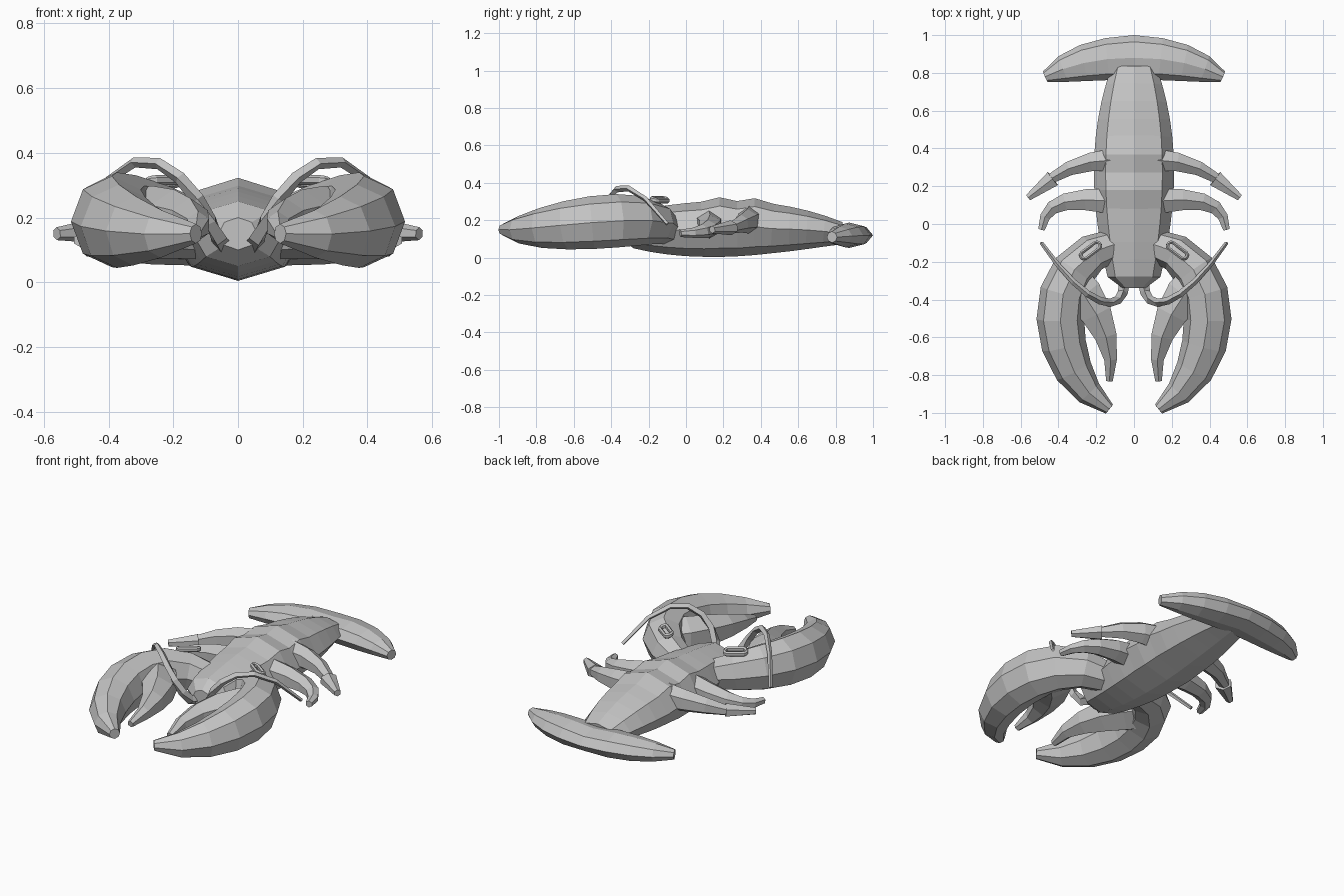
import bpy, bmesh, math
from mathutils import Vector

cube = bpy.data.objects.get("Cube")
if cube:
    bpy.data.objects.remove(cube)

shell = bpy.data.materials.new("shell grey")
shell.use_nodes = True
grey = (0.55, 0.55, 0.55, 1)
shell.diffuse_color = grey
shell.node_tree.nodes["Principled BSDF"].inputs["Base Color"].default_value = grey


def polygon(sides):
    """Unit cross-section with a ridge at the top."""
    angles = [math.tau * index / sides for index in range(sides)]
    return [(math.sin(angle), math.cos(angle)) for angle in angles]


def blend(controls, steps):
    """Stations along a smooth curve; position and thickness share the same controls."""
    stations = []
    for step in range(steps + 1):
        level = controls
        while len(level) > 1:
            level = [[a + (b - a) * step / steps for a, b in zip(start, end)]
                     for start, end in zip(level, level[1:])]
        stations.append(level[0])
    return stations


def loft(name, stations, section, mirror=False, closed=False):
    """Skin a section along stations of (x, y, z, half width, half height)."""
    bm = bmesh.new()
    centres = [Vector(station[:3]) for station in stations]
    last = len(stations) - 1
    rings = []
    for index, (centre, station) in enumerate(zip(centres, stations)):
        half_width, half_height = station[3:]
        before = centres[index - 1] if closed else centres[max(index - 1, 0)]
        after = centres[(index + 1) % len(centres)] if closed else centres[min(index + 1, last)]
        tangent = (after - before).normalized()
        side = tangent.cross(Vector((0, 0, 1))).normalized()
        up = side.cross(tangent)
        rings.append([bm.verts.new(centre + side * across * half_width + up * rise * half_height)
                      for across, rise in section])
    pairs = list(zip(rings, rings[1:]))
    if closed:
        pairs.append((rings[-1], rings[0]))
    for near, far in pairs:
        for index in range(len(section)):
            bm.faces.new((near[index - 1], near[index], far[index], far[index - 1]))
    if not closed:
        bm.faces.new(rings[0])
        bm.faces.new(rings[-1])
    bmesh.ops.recalc_face_normals(bm, faces=bm.faces)
    mesh = bpy.data.meshes.new(name)
    bm.to_mesh(mesh)
    bm.free()
    mesh.materials.append(shell)
    obj = bpy.data.objects.new(name, mesh)
    bpy.context.collection.objects.link(obj)
    if mirror:
        obj.modifiers.new("mirror", "MIRROR").use_axis[0] = True


# Body: ridged back and keeled belly, with two raised rings where the legs join and a blunt snout
body = blend([(0, -0.28, 0.15, 0.14, 0.1), (0, 0.09, 0.14, 0.23, 0.18),
              (0, 0.46, 0.18, 0.25, 0.16), (0, 0.83, 0.13, 0.12, 0.06)], 12)
for station in (body[5], body[7]):
    for axis in (2, 4):
        station[axis] += 0.01
snout = [(0, -0.34, 0.15, 0.06, 0.05)]
loft("body", snout + body, polygon(8))

# Tail fan: one swept bar tapering to both tips
fan = blend([(0, 0.88, 0.12, 0.12, 0.06), (0.2, 0.88, 0.12, 0.11, 0.08),
             (0.35, 0.84, 0.12, 0.1, 0.06), (0.47, 0.78, 0.11, 0.03, 0.03)], 4)
loft("tail_fan", [(-x, *rest) for x, *rest in fan[:0:-1]] + fan, polygon(8))

# Claws: arm and outer finger in one sweep, with an inner finger branching off
loft("claws", blend([(0.08, -0.1, 0.15, 0.08, 0.08), (0.52, -0.18, 0.27, 0.14, 0.18),
                     (0.45, -0.8, 0.13, 0.16, 0.16), (0.13, -0.98, 0.15, 0.03, 0.03)], 8),
     polygon(8), mirror=True)
loft("inner_fingers", blend([(0.34, -0.3, 0.19, 0.12, 0.1), (0.21, -0.4, 0.19, 0.13, 0.13),
                             (0.09, -0.65, 0.2, 0.04, 0.06), (0.13, -0.83, 0.15, 0.02, 0.02)], 5),
     polygon(6), mirror=True)

# Walking legs: the rear pair ends in separate cuffed tips
loft("rear_legs", blend([(0.1, 0.34, 0.2, 0.07, 0.08), (0.3, 0.34, 0.2, 0.05, 0.06),
                         (0.44, 0.24, 0.16, 0.03, 0.03)], 3), polygon(6), mirror=True)
loft("rear_leg_tips", blend([(0.43, 0.24, 0.16, 0.05, 0.04), (0.56, 0.14, 0.15, 0.02, 0.02)], 2),
     polygon(6), mirror=True)
loft("front_legs", blend([(0.1, 0.12, 0.18, 0.08, 0.08), (0.4, 0.15, 0.16, 0.05, 0.05),
                          (0.47, 0.1, 0.13, 0.04, 0.03), (0.49, -0.03, 0.13, 0.02, 0.02)], 5),
     polygon(6), mirror=True)

# Feelers: bent rods that rise from the snout and drape over the claws
loft("feelers", blend([(0.05, -0.3, 0.12, 0.03, 0.03), (0.05, -0.5, 0.1, 0.02, 0.02),
                       (0.25, -0.45, 0.66, 0.02, 0.02), (0.49, -0.1, 0.18, 0.01, 0.01)], 8),
     polygon(4), mirror=True)

# Eyes: stadium rings lying across the arms
centre = Vector((0.23, -0.14, 0.31))
along, across = Vector((0.8, -0.6, 0)), Vector((0.6, 0.8, -0.3))
ring = []
for step in range(12):
    angle = math.tau * (step + 0.5) / 12
    reach = math.copysign(0.04, math.cos(angle)) + 0.02 * math.cos(angle)
    point = centre + along * reach + across * 0.02 * math.sin(angle)
    ring.append((*point, 0.01, 0.015))
loft("eye_rings", ring, polygon(6), mirror=True, closed=True)
